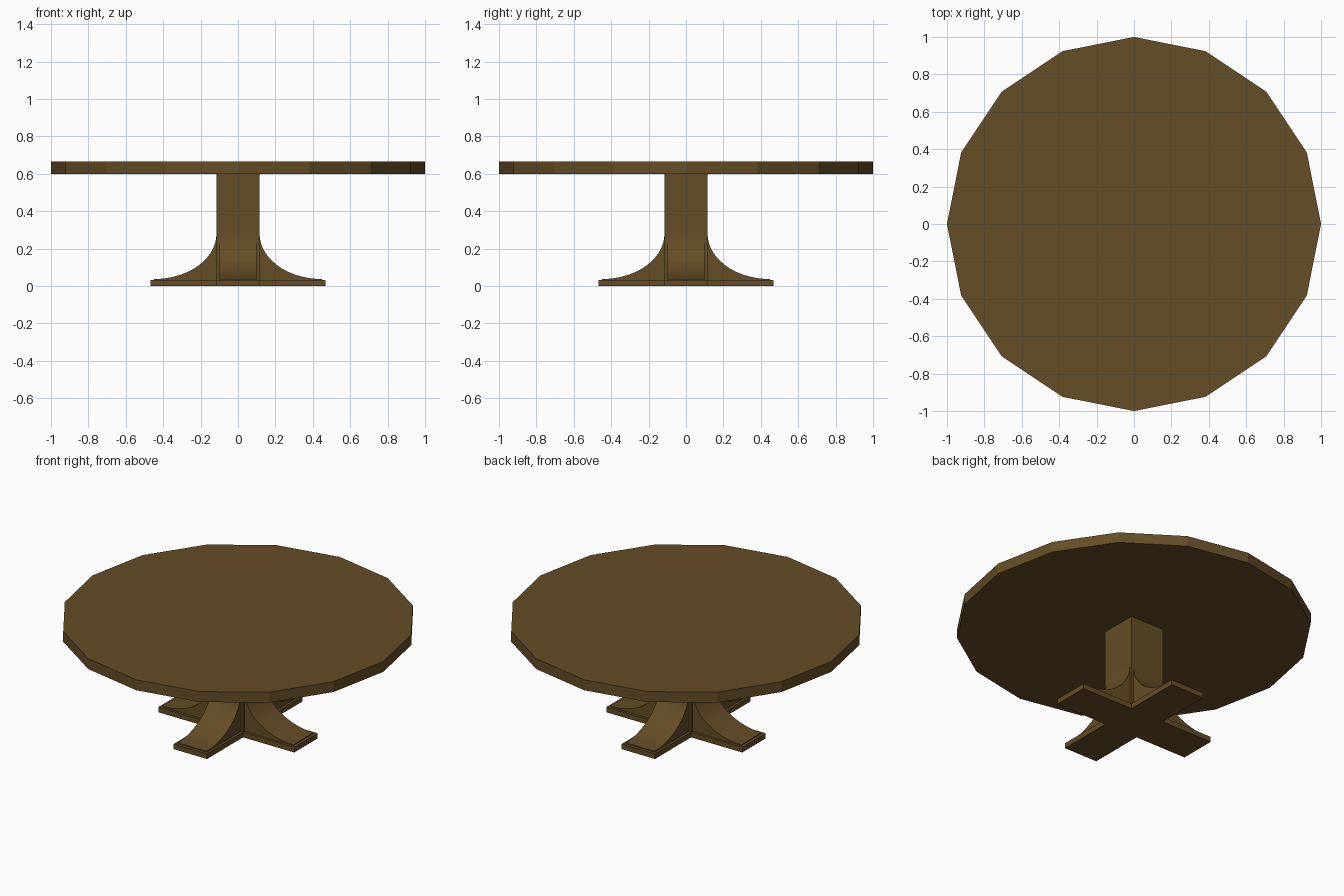
import bpy, bmesh, math
from mathutils import Matrix, Vector

if "Cube" in bpy.data.objects:
    bpy.data.objects.remove(bpy.data.objects["Cube"])

wood = bpy.data.materials.new("brown_wood")
wood.diffuse_color = (0.13, 0.075, 0.02, 1)
wood.use_nodes = True
wood.node_tree.nodes["Principled BSDF"].inputs["Base Color"].default_value = wood.diffuse_color


def prism(name, outline, direction, smooth=False):
    """Extrude a closed outline of 3D points along a direction."""
    bm = bmesh.new()
    face = bm.faces.new([bm.verts.new(p) for p in outline])
    ext = bmesh.ops.extrude_face_region(bm, geom=[face])
    moved = [g for g in ext["geom"] if isinstance(g, bmesh.types.BMVert)]
    bmesh.ops.translate(bm, verts=moved, vec=Vector(direction))
    bmesh.ops.recalc_face_normals(bm, faces=bm.faces)
    mesh = bpy.data.meshes.new(name)
    bm.to_mesh(mesh)
    bm.free()
    mesh.materials.append(wood)
    obj = bpy.data.objects.new(name, mesh)
    bpy.context.collection.objects.link(obj)
    if smooth:
        bpy.ops.object.select_all(action='DESELECT')
        obj.select_set(True)
        bpy.context.view_layer.objects.active = obj
        bpy.ops.object.shade_smooth_by_angle(angle=math.radians(30))
    return obj


W = 0.115          # half width of post and base arms
L = 0.468          # reach of base arms
BASE_H = 0.032
TOP_Z, TOP_H = 0.6, 0.065

# sixteen-sided table top
ring = [(math.cos(i * math.tau / 16), math.sin(i * math.tau / 16), TOP_Z) for i in range(16)]
prism("table_top", ring, (0, 0, TOP_H))

# square central post
prism("post", [(-W, -W, BASE_H), (W, -W, BASE_H), (W, W, BASE_H), (-W, W, BASE_H)],
      (0, 0, TOP_Z - BASE_H))

# cross-shaped base plate
cross = []
for k in range(4):
    turn = Matrix.Rotation(k * math.pi / 2, 3, 'Z')
    cross += [turn @ Vector(p) for p in ((L, -W, 0), (L, W, 0), (W, W, 0))]
prism("base_cross", cross, (0, 0, BASE_H))

# four concave brackets sweeping from the post down to the arms
HW, END, RISE, LIP = 0.1, 0.45, 0.28, 0.037
steps = 14
curve = []
for i in range(steps + 1):
    a = math.pi / 2 * i / steps
    curve.append((END - (END - W) * math.cos(a), -HW, RISE - (RISE - LIP) * math.sin(a)))
profile = [(W, -HW, BASE_H)] + curve + [(END, -HW, BASE_H)]
for k, side in enumerate(("right", "back", "left", "front")):
    bracket = prism(side + "_bracket", profile, (0, 2 * HW, 0), smooth=True)
    bracket.rotation_euler.z = k * math.pi / 2
